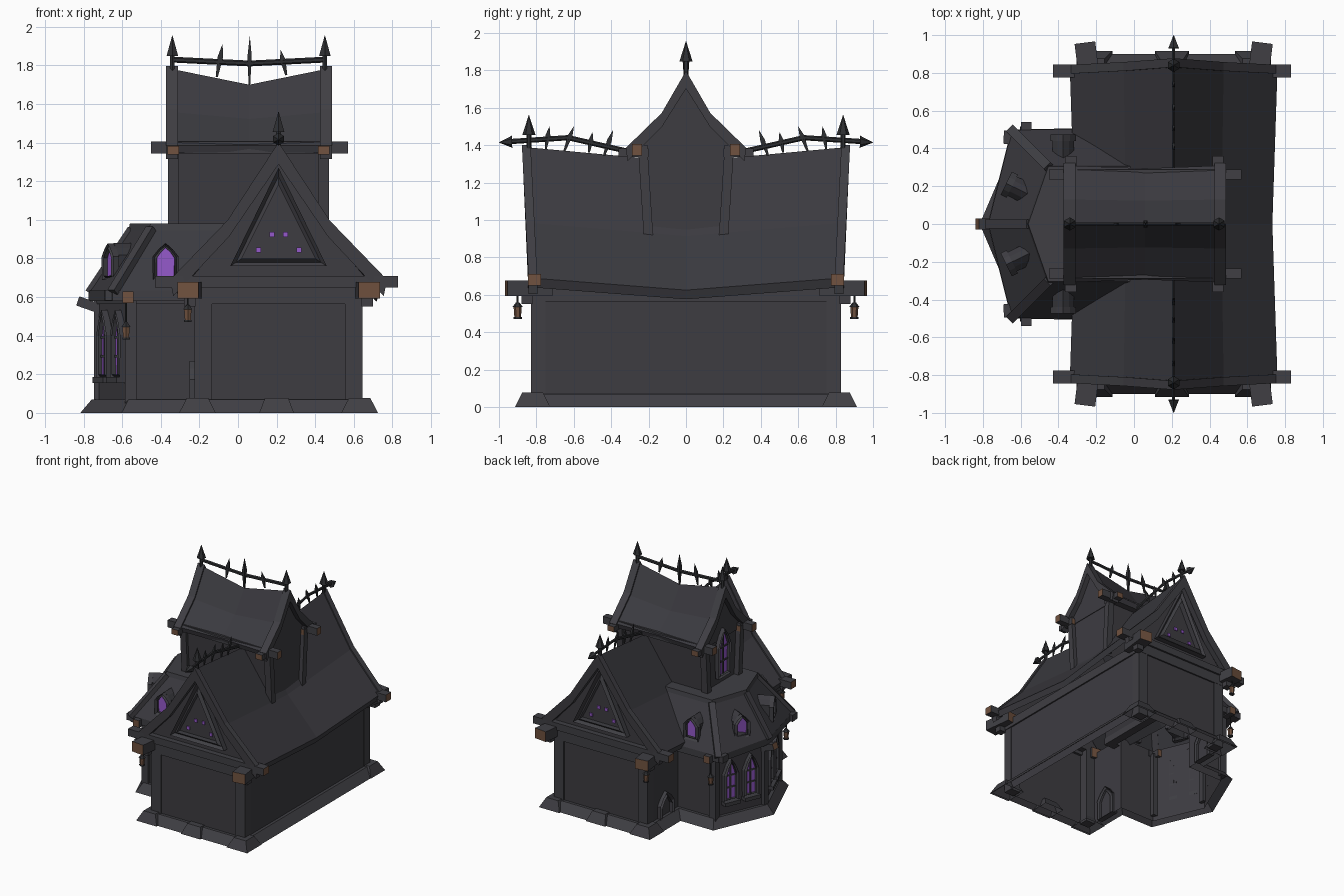
import bpy, bmesh, math
from mathutils import Vector, Matrix

if "Cube" in bpy.data.objects:
    bpy.data.objects.remove(bpy.data.objects["Cube"])

def material(name, c):
    m = bpy.data.materials.new(name)
    m.diffuse_color = (*c, 1)
    m.use_nodes = True
    m.node_tree.nodes["Principled BSDF"].inputs["Base Color"].default_value = m.diffuse_color
    return m
WALL = material("charcoal wall", (0.047, 0.045, 0.053))
ROOF = material("slate roof", (0.043, 0.042, 0.050))
TRIM = material("grey trim", (0.050, 0.049, 0.057))
IRON = material("black iron", (0.027, 0.028, 0.031))
WOOD = material("brown wood", (0.165, 0.085, 0.05))
GLOW = material("purple glass", (0.30, 0.10, 0.60))
I4 = Matrix.Identity(4)

def mesh(name, verts, faces, mats, M=I4, rule=None):
    bm = bmesh.new()
    vs = [bm.verts.new(M @ Vector(v)) for v in verts]
    for f in faces:
        bm.faces.new([vs[i] for i in f])
    bmesh.ops.recalc_face_normals(bm, faces=bm.faces)
    bm.faces.ensure_lookup_table()
    if rule:
        for i, f in enumerate(bm.faces):
            f.material_index = rule(i)
    me = bpy.data.meshes.new(name)
    bm.to_mesh(me)
    bm.free()
    for m in (mats if isinstance(mats, tuple) else (mats,)):
        me.materials.append(m)
    ob = bpy.data.objects.new(name, me)
    bpy.context.collection.objects.link(ob)
    return ob

def loft(name, rings, mat, caps=(True, True), M=I4, rule=None):
    n = len(rings[0])
    verts = [v for r in rings for v in r]
    faces = []
    if caps[0]: faces.append(list(range(n)))
    if caps[1]: faces.append([len(verts) - n + i for i in range(n)])
    for k in range(len(rings) - 1):
        for i in range(n):
            j = (i + 1) % n
            faces.append([k*n+i, k*n+j, (k+1)*n+j, (k+1)*n+i])
    return mesh(name, verts, faces, mat, M, rule)

def box(name, x0, x1, y0, y1, z0, z1, mat, M=I4):
    r = [(x0, y0), (x1, y0), (x1, y1), (x0, y1)]
    return loft(name, [[(x, y, z) for x, y in r] for z in (z0, z1)], mat, M=M)

def bar(name, p0, p1, w, h, mat, taper=1, n=4, wood_ends=False):
    """Bar between two points; n=4 gives a squared timber, otherwise a round rod."""
    a, b = Vector(p0), Vector(p1)
    d = (b - a).normalized()
    side = d.cross(Vector((0, 0, 1)))
    side = side.normalized() if side.length > 0.01 else Vector((1, 0, 0))
    up = side.cross(d)
    k = math.sqrt(2) if n == 4 else 1
    ring = lambda c, s: [c + (side*w*math.cos(t) + up*h*math.sin(t)) * s * k / 2
                         for t in [(i + .5) * 2 * math.pi / n for i in range(n)]]
    return loft(name, [ring(a, 1), ring(b, taper)], (mat, WOOD) if wood_ends else mat,
                rule=(lambda i: int(i < 2)) if wood_ends else None)

def frame(name, outer, inner, d, mat, M):
    """Closed flat frame between two (x, z) outlines, d deep towards local -y."""
    o, i, p, q = ([(x, y, z) for x, z in r] for r, y in ((outer, 0), (outer, -d), (inner, -d), (inner, 0)))
    return loft(name, [o, p, q, i, o], mat, (False, False), M)

def offset(poly, d):
    out = []
    for i, p in enumerate(poly):
        p, a, b = Vector(p), Vector(poly[i-1]), Vector(poly[(i+1) % len(poly)])
        e, f = (p - a).normalized(), (b - p).normalized()
        n1, n2 = Vector((e.y, -e.x)), Vector((f.y, -f.x))
        out.append(p + (n1 + n2) * d / (1 + n1.dot(n2)))
    return out

def at(poly, z):
    return [(p[0], p[1], z) for p in poly]

def facing(x, y, z, deg):
    return Matrix.Translation((x, y, z)) @ Matrix.Rotation(math.radians(deg), 4, 'Z')

def arch(w, h, z=0, k=.55):
    return [(-w, z), (w, z), (w*1.03, z+h*.64), (w*k, z+h*.85), (0, z+h), (-w*k, z+h*.85), (-w*1.03, z+h*.64)]

def window(name, M, w, h, t=.02, bars=True):
    frame(name + "_frame", arch(w+t, h+2*t, -t), arch(w, h), .035, TRIM, M)
    loft(name + "_glass", [[(x, y, z) for x, z in arch(w, h)] for y in (-.004, -.012)], GLOW, M=M)
    if bars:
        box(name + "_mullion", -.005, .005, -.02, 0, 0, h*.97, TRIM, M)
        for k in (.3, .62):
            box(name + "_crossbar", -w, w, -.02, 0, h*k-.006, h*k+.006, TRIM, M)

def spearhead(name, base, tip, r):
    a, b = Vector(base), Vector(tip)
    m = a.lerp(b, .45)
    bar(name + "_shaft", a, m, r*.8, r*.8, IRON, n=6)
    bar(name + "_tip", m, b, 2*r, 2*r, IRON, .03, n=6)

def spike(name, a, b, r=.013):
    a, b = Vector(a), Vector(b)
    m = a.lerp(b, .6)
    bar(name, m, a, 1.2*r, 2*r, IRON, .4)
    bar(name, m, b, 1.2*r, 2*r, IRON, .05)

# Walls and flared plinth: one footprint for the house and its bay, open below
foot = [(-.22, -.82), (.64, -.82), (.64, .82), (-.22, .82), (-.22, .42),
        (-.55, .42), (-.73, 0), (-.55, -.42), (-.22, -.42)]
loft("walls", [at(foot, .0), at(foot, .64)], WALL, (False, False))
loft("plinth", [at(offset(foot, .08), 0), at(offset(foot, .025), .07), at(foot, .07)], TRIM, (False, False))
loft("wall_plate", [at(foot, .565), at(offset(foot, .012), .565), at(offset(foot, .012), .64)], TRIM, (False, False))

# Curved, sagging roofs built by lofting a gable section
def section(prof, t, grow=0):
    (w, ze), (k, zk), zr = prof
    top = [(-w-grow, ze), (-k, zk+grow), (0, zr+grow), (k, zk+grow), (w+grow, ze)]
    return top + [(x*.97, z-t*(1.35 if x == 0 else 1)) for x, z in reversed(top)]

def place(axis, ring, c, prof, lean=0, sag=(0, 0), squeeze=1):
    ze, zr = prof[0][1], prof[2]
    out = []
    for u, z in ring:
        f = (z - ze) / (zr - ze)
        cc = c + lean * max(f, 0)
        zz = z - sag[0]*(1-f) - sag[1]*f
        out.append((.21 + u*squeeze, cc, zz) if axis == 'y' else (cc, u*squeeze, zz))
    return out

def roof(name, axis, prof, c0, c1, lean, sag, t, bt, bw):
    cm = (c0 + c1) / 2
    s = section(prof, t)
    loft(name, [place(axis, s, c0, prof, -lean), place(axis, s, cm, prof, 0, sag, .95),
                place(axis, s, c1, prof, lean)], ROOF)
    for c, sg in ((c0, -1), (c1, 1)):
        b = section(prof, bt, .012)
        loft(name + "_bargeboard", [place(axis, b, c - sg*bw, prof, sg*lean), place(axis, b, c + sg*.012, prof, sg*lean)], TRIM)
        g = section(prof, .03)[:5]
        g = [(u*.9, z - .04) for u, z in g]
        loft(name + "_gable", [place(axis, g, c - sg*.08, prof), place(axis, g, c - sg*.03, prof)], WALL)

main = ((.55, .69), (.265, .985), 1.39)
tower = ((.31, 1.385), (.13, 1.56), 1.785)
roof("main_roof", 'y', main, -.83, .83, .035, (.065, .08), .05, .085, .035)
roof("tower_roof", 'x', tower, -.36, .475, 0, (.0, .085), .04, .07, .05)

# Tower body, tapering downward, with corner posts
loft("tower_walls", [[(-.32, -y, z), (.44, -y, z), (.44, y, z), (-.32, y, z)] for y, z in ((.2, .88), (.235, 1.42))],
     WALL, (False, False))
for s in (1, -1):
    for x in (-.335, .445):
        bar("tower_post", (x, s*.2, .9), (x, s*.232, 1.4), .055, .05, TRIM)
        bar("tower_cross_beam", (x, s*.2, 1.36), (x, s*.36, 1.36), .06, .045, TRIM, wood_ends=True)
    bar("tower_side_beam", (-.45, s*.262, 1.375), (.57, s*.262, 1.375), .055, .06, TRIM, wood_ends=True)
window("tower_window", facing(-.328, 0, 1.06, -90), .06, .36)

# Bay roof with hips and top slab
eave = [(-.12, -.51), (-.12, .51), (-.65, .50), (-.775, 0), (-.65, -.50)]
crown = [(-.02, -.3), (-.02, .3), (-.45, .3), (-.555, 0), (-.45, -.3)]
loft("bay_eave", [at(offset(eave, -.07), .58), at(eave, .58), at(eave, .635)], TRIM, (False, False))
loft("bay_roof", [at(offset(eave, -.003), .63), at(crown, .96)], ROOF, (False, True))
loft("bay_crown", [at(offset(crown, .012), .945), at(offset(crown, .005), .98)], TRIM)
for i in (2, 3, 4):
    bar("bay_hip", (*eave[i], .625), (*crown[i], .955), .05, .035, TRIM)
bar("bay_tip_beam", (-.66, 0, .52), (-.83, 0, .58), .06, .05, TRIM, wood_ends=True)
bar("bay_tip_post", (-.722, 0, .05), (-.722, 0, .6), .05, .05, TRIM)

for s in (1, -1):
    ya = 180 if s > 0 else 0            # facing front or back
    slant = -67 if s < 0 else -113      # facing the slanted bay wall
    # House corner posts, footing blocks and projecting timbers
    for x, sx in ((-.18, -1), (.60, 1)):
        box("corner_post", x-.045, x+.045, s*.79-.04, s*.79+.04, .0, .66, TRIM)
        cx = x + sx*.03
        loft("footing_block", [[(cx-a, s*.82-a, z), (cx+a, s*.82-a, z), (cx+a, s*.82+a, z), (cx-a, s*.82+a, z)]
                               for a, z in ((.095, 0), (.055, .078))], TRIM, (False, True))
        bar("front_timber", (x+sx*.05, s*.72, .635), (x+sx*.08, s*.96, .635), .11, .085, TRIM, wood_ends=True)
        box("timber_bracket", x+sx*.07-.03, x+sx*.07+.03, s*.85-.03, s*.85+.03, .55, .6, TRIM)
    loft("middle_footing", [[(.20-a, s*.83-b, z), (.20+a, s*.83-b, z), (.20+a, s*.83+b, z), (.20-a, s*.83+b, z)]
                            for a, b, z in ((.09, .085, 0), (.06, .04, .078))], TRIM, (False, True))
    bar("eave_timber", (-.43, s*.81, .68), (.83, s*.81, .68), .07, .06, TRIM, wood_ends=True)
    bar("gable_tie", (-.2, s*.815, .655), (.62, s*.815, .655), .03, .07, TRIM)
    # Gable window: triangular frame and glass pieces
    G = facing(.21, s*.80, 0, ya)
    frame("gable_frame", [(-.25, .76), (.25, .76), (0, 1.27)], [(-.19, .8), (.19, .8), (0, 1.18)], .045, TRIM, G)
    for x, z in ((-.105, .845), (.105, .845), (-.035, .925), (.035, .925)):
        box("gable_glass", x-.013, x+.013, -.012, -.004, z-.013, z+.013, GLOW, G)
    # Side doors beside the bay
    frame("door_frame", arch(.09, .27), arch(.065, .235), .05, TRIM, facing(-.2, s*.6, 0, -90))
    # Bay posts, beams and paired windows with sills
    bar("bay_post", (-.555, s*.415, .04), (-.555, s*.415, .6), .06, .06, TRIM)
    bar("bay_beam", (-.57, s*.35, .6), (-.57, s*.54, .6), .055, .06, TRIM, wood_ends=True)
    bar("bay_side_beam", (-.5, s*.45, .61), (-.69, s*.46, .61), .07, .055, TRIM)
    for y in (.29, .125):
        M = facing(-.73 + y*.18/.42, s*y, 0, slant)
        window("bay_window", Matrix.Translation((0, 0, .2)) @ M, .042, .31, .022)
        box("bay_sill", -.07, .07, -.055, 0, .155, .185, TRIM, M)
    # Dormers on the bay roof
    for M in (facing(-.375, s*.44, .71, ya), facing(-.645, s*.2, .71, -64 if s < 0 else -116)):
        loft("dormer", [[(x, y, z) for x, z in arch(.055, .17)] for y in (0, .17)], ROOF, M=M)
        window("dormer_window", M, .044, .145, .022, False)
    # Hanging lanterns
    for x, y, z in ((-.26, .9, .56), (-.58, .5, .47)):
        y *= s
        bar("lantern_hook", (x, y, z-.02), (x, y, z+.1), .01, .01, IRON, n=6)
        bar("lantern_cap", (x, y, z-.025), (x, y, z), .056, .056, IRON, .3, n=6)
        bar("lantern_body", (x, y, z-.08), (x, y, z-.025), .035, .035, WOOD, 1.25, n=6)
        bar("lantern_base", (x, y, z-.09), (x, y, z-.08), .045, .045, IRON, n=6)
    # Main ridge ironwork
    rail = [(.21, s*.93, 1.42), (.21, s*.63, 1.44), (.21, s*.28, 1.36)]
    for a, b in zip(rail, rail[1:]):
        bar("ridge_rail", a, b, .018, .028, IRON, n=6)
    bar("ridge_arrow", (.21, s*.93, 1.418), (.21, s*1.0, 1.415), .065, .065, IRON, .03, n=6)
    spearhead("ridge_finial", (.21, s*.84, 1.37), (.21, s*.84, 1.56), .035)
    for y0, z0, y1, z1 in ((.75, 1.38, .73, 1.5), (.65, 1.37, .6, 1.5), (.52, 1.36, .5, 1.47), (.44, 1.34, .39, 1.48)):
        spike("ridge_spike", (.21, s*y0, z0), (.21, s*y1, z1))

# Tower ridge ironwork
for a, b in (((-.34, 0, 1.83), (.06, 0, 1.81)), ((.06, 0, 1.81), (.45, 0, 1.83))):
    bar("tower_rail", a, b, .02, .03, IRON, n=6)
for x in (-.34, .45):
    spearhead("tower_finial", (x, 0, 1.76), (x, 0, 1.955), .035)
for x0, z0, x1, z1, r in ((.059, 1.70, .061, 1.95, .018), (-.11, 1.74, -.08, 1.91, .014), (.25, 1.75, .22, 1.88, .014)):
    spike("tower_spike", (x0, 0, z0), (x1, 0, z1), r)
